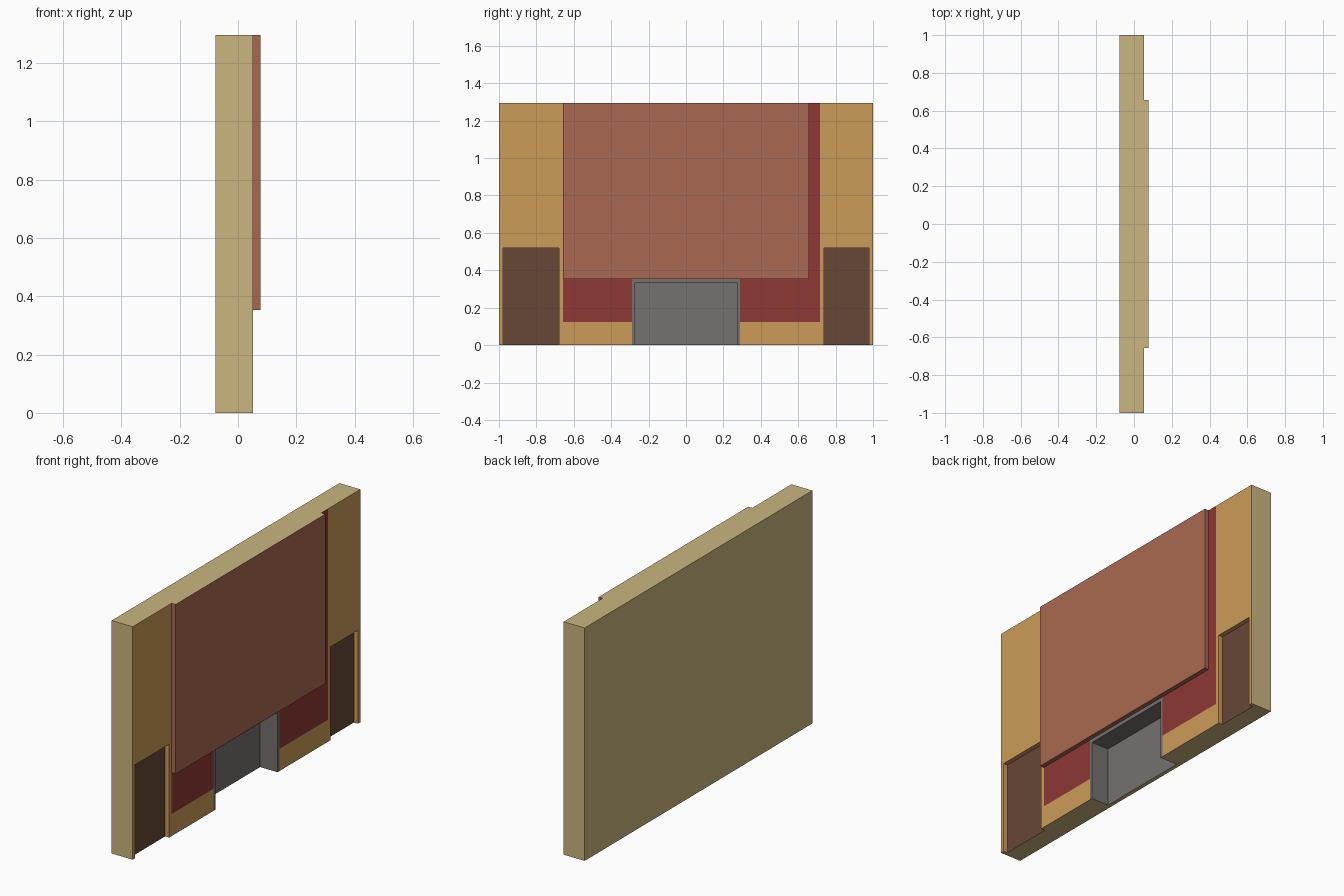
import bpy, bmesh
from mathutils import Vector

if "Cube" in bpy.data.objects:
    bpy.data.objects.remove(bpy.data.objects["Cube"])


def material(name, rgb):
    m = bpy.data.materials.new(name)
    lin = [(c / 255 / 12.92) if c < 11 else ((c / 255 + 0.055) / 1.055) ** 2.4 for c in rgb]
    m.diffuse_color = (*lin, 1)
    m.use_nodes = True
    m.node_tree.nodes["Principled BSDF"].inputs["Base Color"].default_value = m.diffuse_color
    return m


MATS = [material("tan_plaster", (203, 182, 126)), material("ochre_paint", (203, 156, 87)),
        material("deep_red", (142, 56, 53)), material("terracotta", (169, 105, 81)),
        material("dark_brown", (103, 71, 55)), material("grey_stone", (117, 114, 112))]
TAN, OCHRE, RED, TERRA, BROWN, GREY = range(6)

# Relief levels along x and grid lines of the front
BACK, FACE, BREAST, NICHE, HEARTH = -0.077, 0.052, 0.077, 0.027, -0.055
YS = [-1, -0.979, -0.679, -0.657, -0.289, -0.273, 0.273, 0.289, 0.657, 0.717, 0.738, 0.979, 1]
ZS = [0, 0.123, 0.332, 0.353, 0.519, 1.295]


def cell(y, z):
    """Part, surface level, front colour and step colour at a point of the front."""
    if abs(y) < 0.273 and z < 0.332:
        return "firebox", HEARTH, GREY, GREY
    if abs(y) < 0.289 and z < 0.353:
        return "firebox_frame", FACE, GREY, GREY
    if abs(y) < 0.657 and z > 0.353:
        return "chimney_breast", BREAST, TERRA, TERRA
    if z < 0.519 and (-0.979 < y < -0.679 or 0.738 < y < 0.979):
        return "side_niches", NICHE, BROWN, OCHRE
    if -0.657 < y < 0.717 and z > 0.123:
        return "wall", FACE, RED, OCHRE
    return "wall", FACE, OCHRE, OCHRE


parts = {}


def quad(part, pts, normal, mat):
    bm = parts.setdefault(part, bmesh.new())
    f = bm.faces.new([bm.verts.new(p) for p in pts])
    f.normal_update()
    if f.normal.dot(Vector(normal)) < 0:
        f.normal_flip()
    f.material_index = mat


ny, nz = len(YS) - 1, len(ZS) - 1
grid = [[cell((YS[i] + YS[i + 1]) / 2, (ZS[j] + ZS[j + 1]) / 2) for j in range(nz)] for i in range(ny)]


def step(a, b, p, q, axis):
    """Wall between two neighbouring cells of different level."""
    if a[1] == b[1]:
        return
    s = 1 if a[1] > b[1] else -1
    # recesses own their reveals, the breast owns its sides
    owner = min((a, b), key=lambda c: c[1])
    if BREAST in (a[1], b[1]):
        owner = max((a, b), key=lambda c: c[1])
    quad(owner[0], [(a[1], *p), (a[1], *q), (b[1], *q), (b[1], *p)], [s * c for c in axis], owner[3])


for i in range(ny):
    for j in range(nz):
        c = grid[i][j]
        y0, y1, z0, z1 = YS[i], YS[i + 1], ZS[j], ZS[j + 1]
        quad(c[0], [(c[1], y0, z0), (c[1], y1, z0), (c[1], y1, z1), (c[1], y0, z1)], (1, 0, 0), c[2])
        if i + 1 < ny:
            step(c, grid[i + 1][j], (y1, z0), (y1, z1), (0, 1, 0))
        if j + 1 < nz:
            step(c, grid[i][j + 1], (y0, z1), (y1, z1), (0, 0, 1))
    # Plain top and underside follow the relief
    for j, z, n in ((0, 0, -1), (nz - 1, ZS[-1], 1)):
        x = grid[i][j][1]
        quad("wall", [(BACK, YS[i], z), (x, YS[i], z), (x, YS[i + 1], z), (BACK, YS[i + 1], z)], (0, 0, n), TAN)

# Wall ends and back
for s in (-1, 1):
    quad("wall", [(BACK, s, 0), (FACE, s, 0), (FACE, s, ZS[-1]), (BACK, s, ZS[-1])], (0, s, 0), TAN)
quad("wall", [(BACK, -1, 0), (BACK, 1, 0), (BACK, 1, ZS[-1]), (BACK, -1, ZS[-1])], (-1, 0, 0), TAN)

# Weld each part and turn it into an object
for name, bm in parts.items():
    bmesh.ops.remove_doubles(bm, verts=bm.verts, dist=1e-5)
    bmesh.ops.dissolve_limit(bm, angle_limit=0.01, verts=bm.verts, edges=bm.edges, delimit={'MATERIAL'})
    me = bpy.data.meshes.new(name)
    used = sorted({f.material_index for f in bm.faces})
    for f in bm.faces:
        f.material_index = used.index(f.material_index)
    for k in used:
        me.materials.append(MATS[k])
    bm.to_mesh(me)
    bm.free()
    bpy.context.collection.objects.link(bpy.data.objects.new(name, me))
